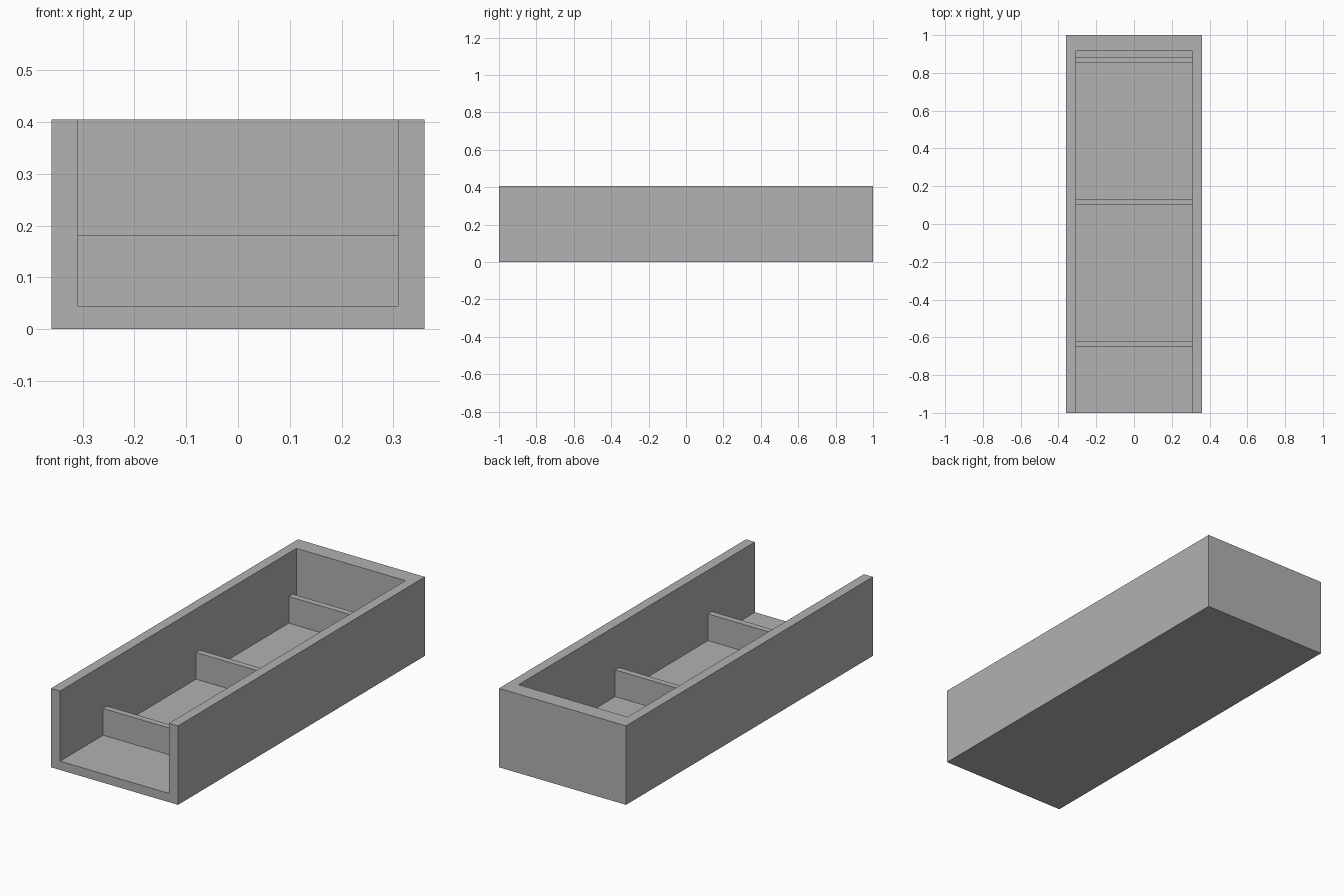
import bpy

cube = bpy.data.objects.get("Cube")
if cube:
    bpy.data.objects.remove(cube, do_unlink=True)

grey = bpy.data.materials.new("plain grey")
grey.use_nodes = True
colour = (0.445, 0.445, 0.445, 1)
grey.diffuse_color = colour
grey.node_tree.nodes["Principled BSDF"].inputs["Base Color"].default_value = colour

HALF_WIDTH, HEIGHT = 0.36, 0.405
INNER_HALF, FLOOR, BACK = 0.309, 0.045, 0.915


def box(name, low, high):
    """Axis-aligned box between two corners."""
    centre = [(a + b) / 2 for a, b in zip(low, high)]
    bpy.ops.mesh.primitive_cube_add(size=1, location=centre)
    ob = bpy.context.object
    ob.name = name
    ob.scale = [b - a for a, b in zip(low, high)]
    bpy.ops.object.transform_apply(location=False, rotation=False, scale=True)
    ob.data.materials.append(grey)
    return ob


# Tray body, hollowed from the top and open at the front
cutter = box("tray_cutter", (-INNER_HALF, -1.2, FLOOR), (INNER_HALF, BACK, 0.6))
cutter.hide_render = True
tray = box("tray_body", (-HALF_WIDTH, -1, 0), (HALF_WIDTH, 1, HEIGHT))
cut = tray.modifiers.new("hollow", "BOOLEAN")
cut.operation = "DIFFERENCE"
cut.solver = "EXACT"
cut.object = cutter
bpy.ops.object.modifier_apply(modifier=cut.name)
bpy.data.objects.remove(cutter, do_unlink=True)

# Low cross dividers, evenly spaced between the side walls
for i, place in enumerate(("front", "middle", "rear")):
    y = -0.651 + i * 0.752
    box(place + "_divider", (-INNER_HALF, y, FLOOR), (INNER_HALF, y + 0.032, 0.182))
